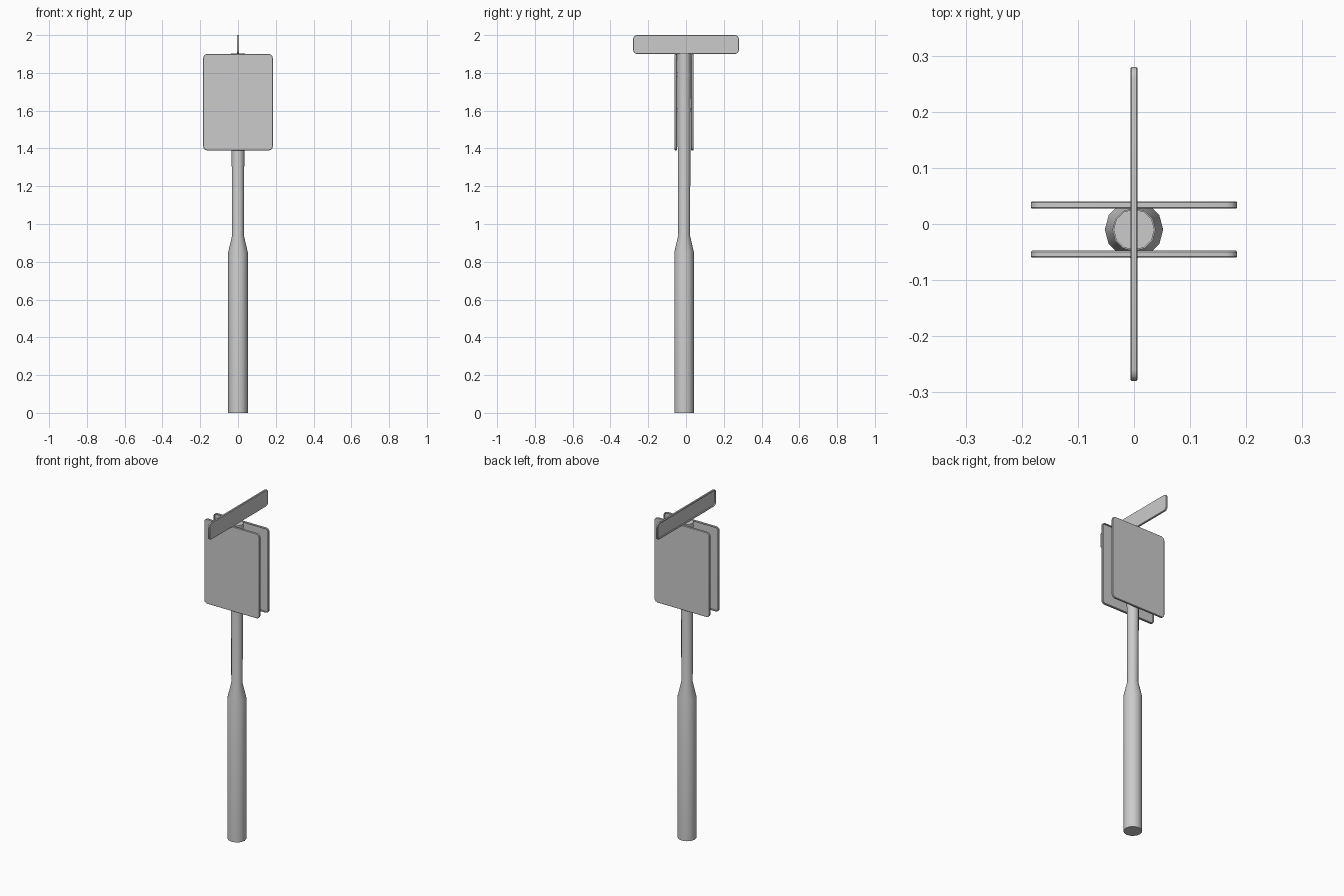
import bpy, bmesh
from math import cos, sin, pi
from mathutils import Matrix, Vector

if "Cube" in bpy.data.objects:
    bpy.data.objects.remove(bpy.data.objects["Cube"])

POLE_Y = -0.01


def finish(bm, name, matrix=None):
    if matrix:
        bm.transform(matrix)
    bmesh.ops.recalc_face_normals(bm, faces=bm.faces[:])
    me = bpy.data.meshes.new(name)
    bm.to_mesh(me)
    bm.free()
    ob = bpy.data.objects.new(name, me)
    bpy.context.collection.objects.link(ob)
    bpy.context.view_layer.objects.active = ob
    bpy.ops.object.select_all(action='DESELECT')
    ob.select_set(True)
    bpy.ops.object.shade_smooth_by_angle(angle=0.6)
    return ob


def lathe(name, profile, sides=12):
    """Capped turned shape about the pole axis from (radius, z) pairs."""
    bm = bmesh.new()
    rings = [[bm.verts.new((r * cos(2 * pi * i / sides),
                            POLE_Y + r * sin(2 * pi * i / sides), z))
              for i in range(sides)] for r, z in profile]
    for a, b in zip(rings, rings[1:]):
        for i in range(sides):
            j = (i + 1) % sides
            bm.faces.new((a[i], a[j], b[j], b[i]))
    bm.faces.new(rings[0])
    bm.faces.new(rings[-1])
    return finish(bm, name)


def panel(name, w, h, matrix, radius=0.02, depth=0.0125, rim=0.006):
    """Rounded sign tray: face at local z=0, folded rim rising to z=depth."""
    bm = bmesh.new()

    def outline(inset, z):
        r = radius - inset
        pts = []
        for k, (sx, sy) in enumerate(((1, 1), (-1, 1), (-1, -1), (1, -1))):
            for s in range(4):
                a = (k + s / 3) * pi / 2
                pts.append(bm.verts.new((sx * (w / 2 - radius) + r * cos(a),
                                         sy * (h / 2 - radius) + r * sin(a), z)))
        return pts

    loops = [outline(0.002, 0), outline(0, 0.002), outline(0, depth - 0.002),
             outline(0.002, depth), outline(rim, depth), outline(rim, 0.005)]
    n = len(loops[0])
    for a, b in zip(loops, loops[1:]):
        for i in range(n):
            j = (i + 1) % n
            bm.faces.new((a[i], a[j], b[j], b[i]))
    bm.faces.new(loops[0])
    bm.faces.new(loops[-1])
    return finish(bm, name, matrix)


def frame(origin, x, y, z):
    m = Matrix((x, y, z)).transposed().to_4x4()
    m.translation = Vector(origin)
    return m


# Stepped post
lathe("post", [(0.052, 0), (0.052, 0.85), (0.031, 0.94), (0.0365, 1.902)])

# Clamp bands behind the signs
for i, z in enumerate((1.603, 1.79)):
    lathe(f"clamp_band_{i + 1}", [(0.0385, z - 0.011), (0.0385, z + 0.011)])

# Pair of square signs, open trays facing the post
panel("front_sign", 0.368, 0.51,
      frame((0, -0.06, 1.645), (1, 0, 0), (0, 0, 1), (0, 1, 0)))
panel("back_sign", 0.368, 0.51,
      frame((0, 0.04, 1.645), (1, 0, 0), (0, 0, 1), (0, -1, 0)))

# Long blade sign across the top, face towards +x
panel("top_blade_sign", 0.56, 0.1,
      frame((0.00625, 0, 1.95), (0, 1, 0), (0, 0, 1), (-1, 0, 0)))
